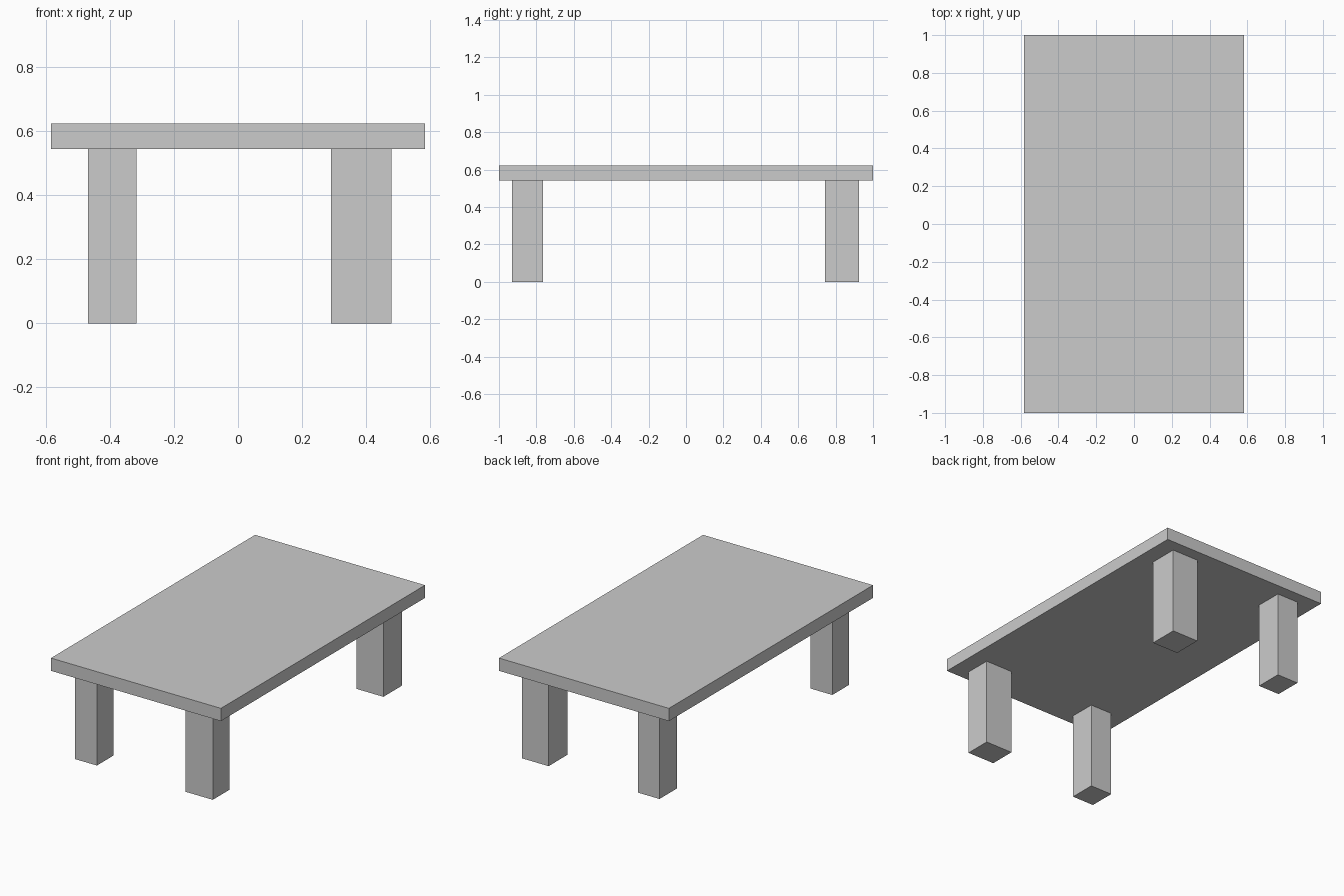
import bpy

if "Cube" in bpy.data.objects:
    bpy.data.objects.remove(bpy.data.objects["Cube"])


def box(name, x0, x1, y0, y1, z0, z1):
    """Box spanning the given limits."""
    bpy.ops.mesh.primitive_cube_add(size=1, location=((x0 + x1) / 2, (y0 + y1) / 2, (z0 + z1) / 2))
    ob = bpy.context.object
    ob.name = name
    ob.scale = (x1 - x0, y1 - y0, z1 - z0)
    bpy.ops.object.transform_apply(location=False, rotation=False, scale=True)
    return ob


TOP, UNDER = 0.622, 0.543

# Table top slab
box("table_top", -0.583, 0.583, -1.0, 1.0, UNDER, TOP)

# Four square legs: the right pair is slightly thicker than the left pair
legs = {
    "front_left_leg": (-0.468, -0.317, -0.93, -0.765),
    "front_right_leg": (0.29, 0.478, -0.93, -0.765),
    "back_left_leg": (-0.466, -0.318, 0.755, 0.925),
    "back_right_leg": (0.295, 0.478, 0.742, 0.925),
}
for name, (x0, x1, y0, y1) in legs.items():
    box(name, x0, x1, y0, y1, 0.0, UNDER)
